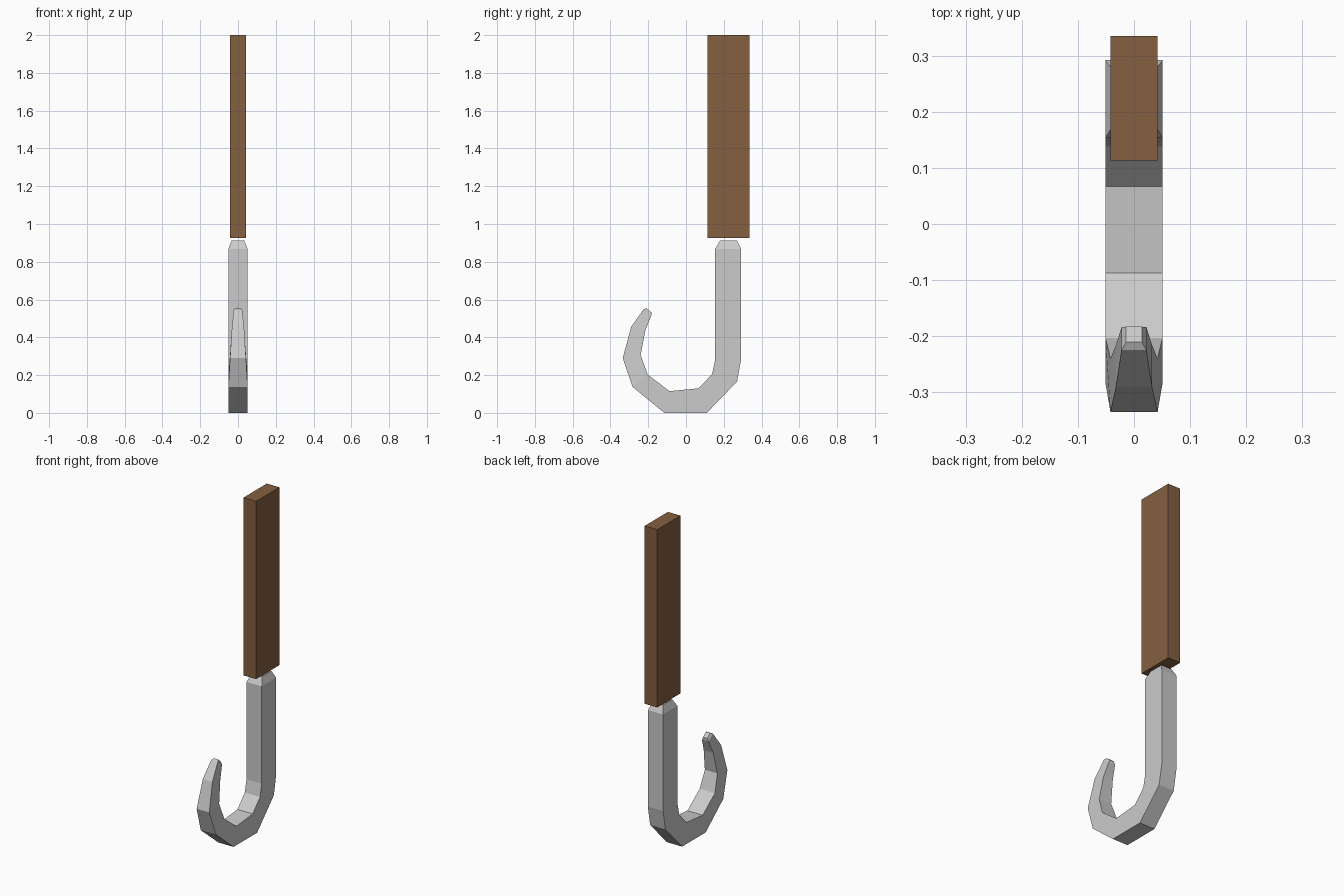
import bpy, bmesh

if "Cube" in bpy.data.objects:
    bpy.data.objects.remove(bpy.data.objects["Cube"])

# Hook sections from the top of the shank to the tip:
# outer (y, z), inner (y, z), half width in x
SECTIONS = [
    ((0.270, 0.912), (0.180, 0.912), 0.034),
    ((0.292, 0.868), (0.154, 0.868), 0.051),
    ((0.292, 0.285), (0.154, 0.280), 0.051),
    ((0.270, 0.165), (0.138, 0.205), 0.051),
    ((0.110, 0.002), (0.067, 0.130), 0.051),
    ((-0.115, 0.002), (-0.087, 0.115), 0.051),
    ((-0.283, 0.138), (-0.203, 0.203), 0.051),
    ((-0.335, 0.290), (-0.240, 0.306), 0.042),
    ((-0.290, 0.456), (-0.215, 0.438), 0.032),
    ((-0.225, 0.548), (-0.184, 0.515), 0.022),
    ((-0.210, 0.555), (-0.183, 0.532), 0.014),
]


def finish(name, bm):
    bmesh.ops.recalc_face_normals(bm, faces=bm.faces)
    mesh = bpy.data.meshes.new(name)
    bm.to_mesh(mesh)
    bm.free()
    ob = bpy.data.objects.new(name, mesh)
    bpy.context.collection.objects.link(ob)
    return ob


# Metal hook: rectangular rings bridged along the curve
bm = bmesh.new()
rings = []
for (oy, oz), (iy, iz), w in SECTIONS:
    corners = [(-w, oy, oz), (w, oy, oz), (w, iy, iz), (-w, iy, iz)]
    rings.append([bm.verts.new(c) for c in corners])
for a, b in zip(rings, rings[1:]):
    for i in range(4):
        j = (i + 1) % 4
        bm.faces.new((a[i], a[j], b[j], b[i]))
bm.faces.new(rings[0])
bm.faces.new(rings[-1])
# lower face rests exactly on the ground
for v in bm.verts:
    if v.co.z < 0.01:
        v.co.z = 0.0
finish("hook", bm)

# Wooden hanging board
bm = bmesh.new()
bmesh.ops.create_cube(bm, size=1)
bmesh.ops.scale(bm, verts=bm.verts, vec=(0.084, 0.222, 1.075))
bmesh.ops.translate(bm, verts=bm.verts, vec=(0, 0.224, 1.4625))
board = finish("board", bm)
wood = bpy.data.materials.new("wood")
wood.diffuse_color = (0.23, 0.115, 0.05, 1)
wood.use_nodes = True
wood.node_tree.nodes["Principled BSDF"].inputs["Base Color"].default_value = wood.diffuse_color
board.data.materials.append(wood)
